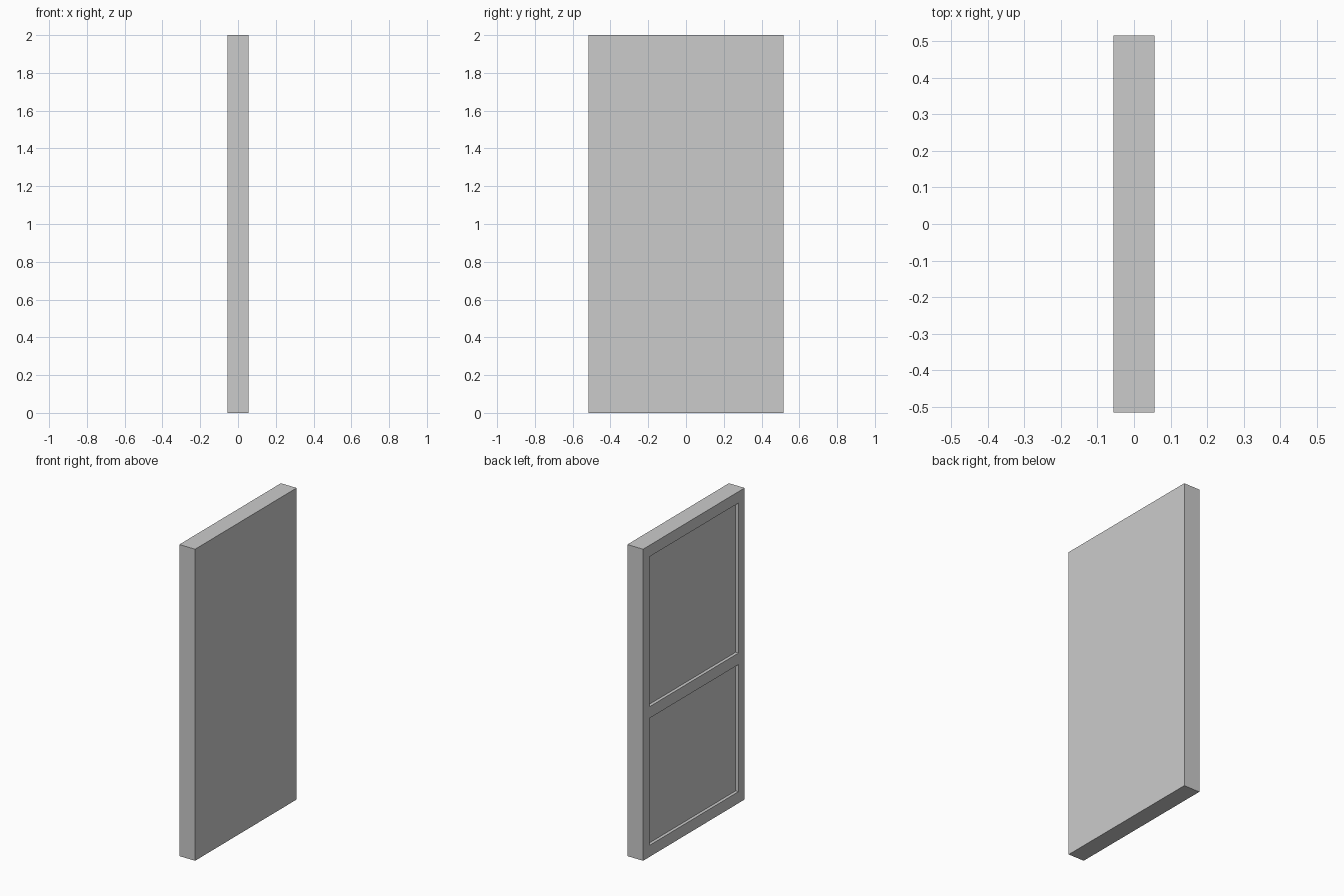
import bpy

if "Cube" in bpy.data.objects:
    bpy.data.objects.remove(bpy.data.objects["Cube"])

THICK, WIDTH, HEIGHT = 0.112, 1.03, 2.0
DEPTH = 0.02           # recess depth of the panels
PANEL_W = 0.904        # width of both recesses


def box(name, lo, hi):
    """Axis-aligned box between two corners."""
    centre = [(a + b) / 2 for a, b in zip(lo, hi)]
    bpy.ops.mesh.primitive_cube_add(size=1, location=centre)
    ob = bpy.context.object
    ob.name = name
    ob.scale = [b - a for a, b in zip(lo, hi)]
    bpy.ops.object.transform_apply(location=True, rotation=False, scale=True)
    return ob


# Door slab
door = box("door_slab", (-THICK / 2, -WIDTH / 2, 0), (THICK / 2, WIDTH / 2, HEIGHT))

# Two recessed panels, on the -x face only
for name, z0, z1 in (("lower_panel", 0.074, 0.89), ("upper_panel", 0.964, 1.927)):
    cutter = box(name + "_cutter", (-THICK, -PANEL_W / 2, z0),
                 (-THICK / 2 + DEPTH, PANEL_W / 2, z1))
    cutter.hide_render = True
    mod = door.modifiers.new(name, "BOOLEAN")
    mod.operation = "DIFFERENCE"
    mod.solver = "EXACT"
    mod.object = cutter
    bpy.context.view_layer.objects.active = door
    bpy.ops.object.modifier_apply(modifier=mod.name)
    bpy.data.objects.remove(cutter)
